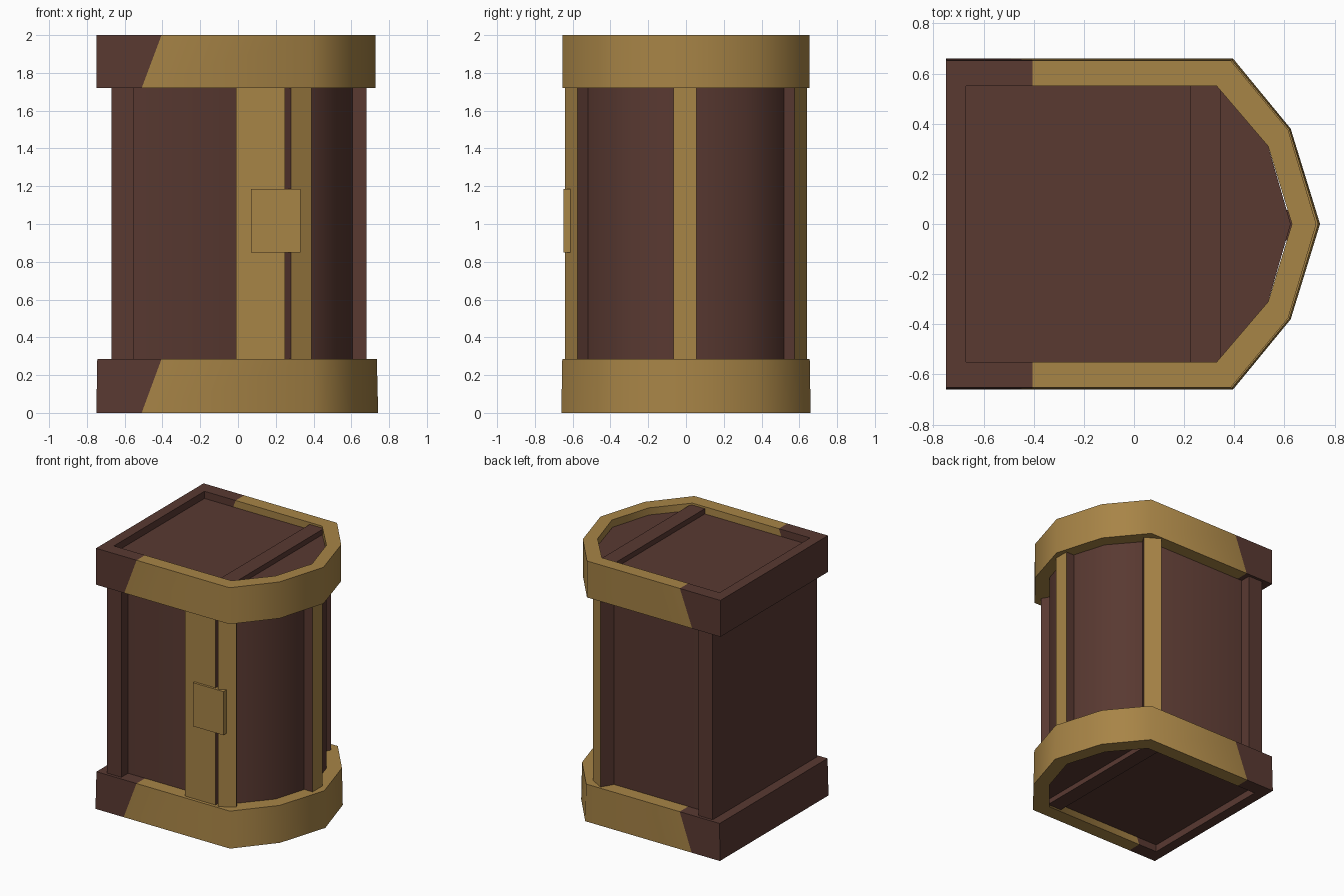
import bpy, bmesh, math
from mathutils import Vector

if "Cube" in bpy.data.objects:
    bpy.data.objects.remove(bpy.data.objects["Cube"])


def material(name, rgb):
    m = bpy.data.materials.new(name)
    m.diffuse_color = (*rgb, 1)
    m.use_nodes = True
    m.node_tree.nodes["Principled BSDF"].inputs["Base Color"].default_value = m.diffuse_color
    return m


BROWN = material("dark brown wood", (0.100, 0.041, 0.031))
GOLD = material("old gold trim", (0.390, 0.232, 0.062))


def finish(bm, name, smooth=False):
    bmesh.ops.recalc_face_normals(bm, faces=bm.faces)
    me = bpy.data.meshes.new(name)
    bm.to_mesh(me)
    bm.free()
    me.materials.append(BROWN)
    me.materials.append(GOLD)
    ob = bpy.data.objects.new(name, me)
    bpy.context.collection.objects.link(ob)
    if smooth:
        bpy.ops.object.select_all(action='DESELECT')
        ob.select_set(True)
        bpy.context.view_layer.objects.active = ob
        bpy.ops.object.shade_smooth_by_angle(angle=math.radians(55))
    return ob


def prism(name, pts, z0, z1, gold_dir=None, all_gold=False, smooth=False):
    """Extrude an xy outline; faces that look along gold_dir become gold."""
    bm = bmesh.new()
    face = bm.faces.new([bm.verts.new((x, y, z0)) for x, y in pts])
    ext = bmesh.ops.extrude_face_region(bm, geom=[face])["geom"]
    bmesh.ops.translate(bm, vec=(0, 0, z1 - z0),
                        verts=[g for g in ext if isinstance(g, bmesh.types.BMVert)])
    bmesh.ops.recalc_face_normals(bm, faces=bm.faces)
    for f in bm.faces:
        if all_gold or (gold_dir and f.normal.dot(Vector(gold_dir).normalized()) > 0.9):
            f.material_index = 1
    return finish(bm, name, smooth)


def rect(x0, x1, y0, y1):
    return [(x0, y0), (x1, y0), (x1, y1), (x0, y1)]


def outline(back, side, shoulder, mid, tip):
    """Symmetric chest cross-section with a five-sided rounded lid."""
    return [(back, -side), (shoulder, -side), (mid[0], -mid[1]), (tip, 0),
            mid, (shoulder, side), (back, side)]


def ring(name, z0, z1, lower, upper):
    """End frame, slightly tapered, cut on a slant into brown and gold."""
    inner = outline(-0.67, 0.55, 0.33, (0.535, 0.31), 0.63)
    bm = bmesh.new()
    loops = [[bm.verts.new((x, y, z)) for x, y in pts] for pts, z in
             ((lower, z0), (upper, z1), (inner, z1), (inner, z0))]
    n = len(inner)
    for k in range(4):
        a, b = loops[k], loops[(k + 1) % 4]
        for i in range(n):
            j = (i + 1) % n
            bm.faces.new((a[i], a[j], b[j], b[i]))
    normal = Vector((z1 - z0, 0, -0.105)).normalized()
    point = Vector((-0.51, 0, z0))
    bmesh.ops.bisect_plane(bm, geom=bm.verts[:] + bm.edges[:] + bm.faces[:],
                           plane_co=point, plane_no=normal)
    for f in bm.faces:
        if (f.calc_center_median() - point).dot(normal) > 0:
            f.material_index = 1
    return finish(bm, name, True)


# End frames
big = outline(-0.75, 0.66, 0.395, (0.625, 0.38), 0.742)
mid = outline(-0.745, 0.655, 0.39, (0.62, 0.377), 0.735)
small = outline(-0.75, 0.653, 0.385, (0.615, 0.375), 0.727)
ring("bottom_frame", 0.0, 0.285, big, mid)
ring("top_frame", 1.72, 2.0, small, small)

# Main body with the rounded lid
prism("chest_body", outline(-0.67, 0.55, 0.33, (0.535, 0.31), 0.625),
      0.055, 1.945, smooth=True)

# Raised ribs on the recessed end panels
prism("top_rib", rect(0.225, 0.345, -0.55, 0.55), 1.93, 1.985)
prism("bottom_rib", rect(0.225, 0.345, -0.55, 0.55), 0.015, 0.07)

# Corner posts and slanted gold lid bars on both sides
for s, side in ((-1, "front"), (1, "rear")):
    prism(side + "_corner_post",
          [(x, s * y) for x, y in rect(-0.67, -0.55, 0.50, 0.632)], 0.2, 1.8)
    bar = [(0.28, 0.64), (0.39, 0.575), (0.334, 0.48), (0.224, 0.545)]
    prism(side + "_lid_bar", [(x, s * y) for x, y in bar], 0.2, 1.8,
          gold_dir=(0.51, s * 0.86, 0))

# Central lid bar
prism("centre_lid_bar", rect(0.56, 0.68, -0.065, 0.055), 0.2, 1.8, gold_dir=(1, 0, 0))

# Front strap and lock plate
prism("front_strap", rect(-0.01, 0.25, -0.63, -0.52), 0.2, 1.8, gold_dir=(0, -1, 0))
prism("lock_plate", rect(0.07, 0.33, -0.648, -0.595), 0.85, 1.185, all_gold=True)
